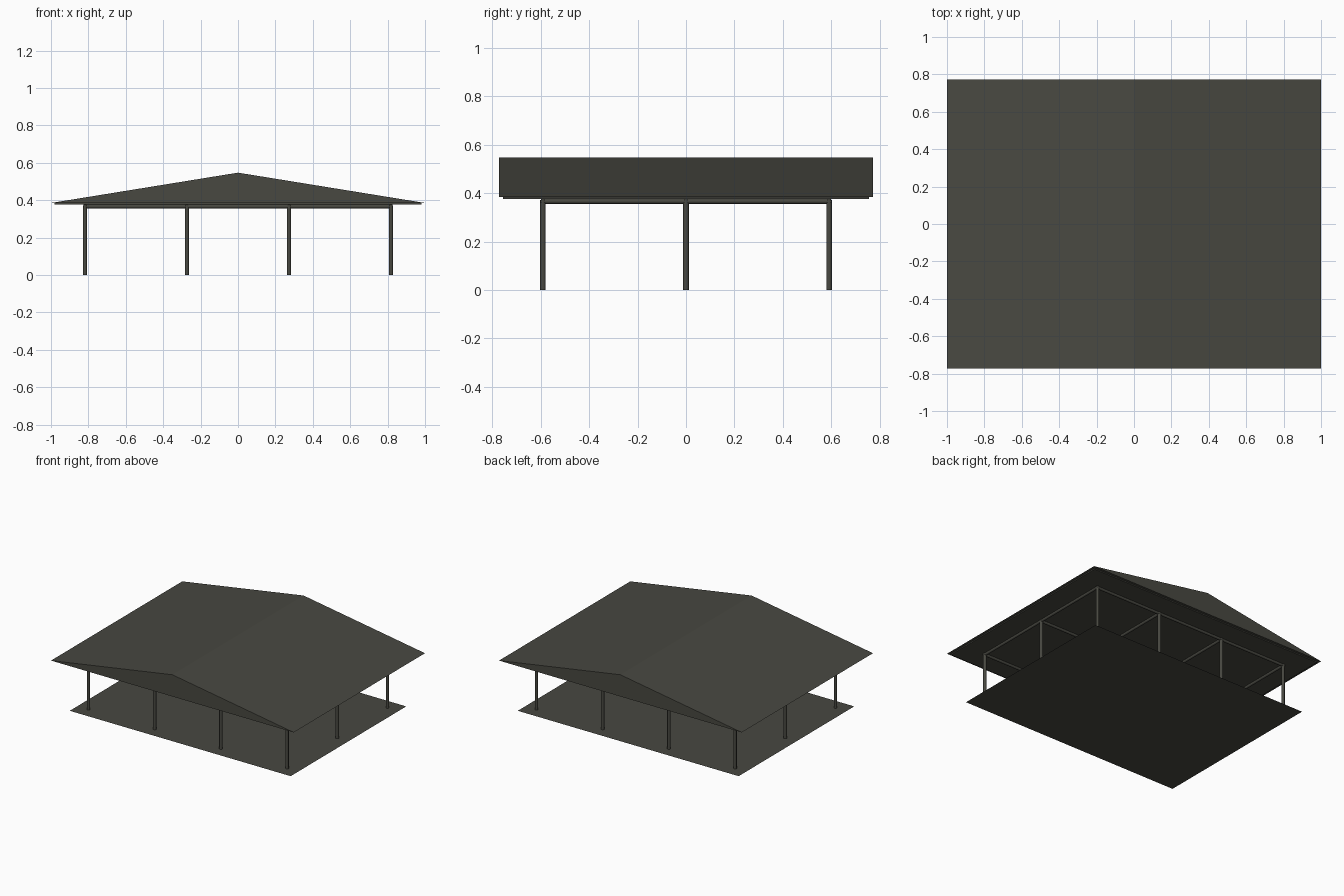
import bpy, bmesh, math
from mathutils import Vector

if "Cube" in bpy.data.objects:
    bpy.data.objects.remove(bpy.data.objects["Cube"])

mat = bpy.data.materials.new("dark olive grey")
mat.diffuse_color = (0.065, 0.065, 0.053, 1)
mat.use_nodes = True
mat.node_tree.nodes["Principled BSDF"].inputs["Base Color"].default_value = mat.diffuse_color


def make_object(name, bm):
    bmesh.ops.recalc_face_normals(bm, faces=bm.faces)
    mesh = bpy.data.meshes.new(name)
    bm.to_mesh(mesh)
    bm.free()
    mesh.materials.append(mat)
    ob = bpy.data.objects.new(name, mesh)
    bpy.context.collection.objects.link(ob)
    return ob


def pipe(name, a, b, radius):
    """Round bar from a to b."""
    a, b = Vector(a), Vector(b)
    d = b - a
    bm = bmesh.new()
    bmesh.ops.create_cone(bm, cap_ends=True, segments=12, radius1=radius,
                          radius2=radius, depth=d.length)
    bmesh.ops.rotate(bm, verts=bm.verts, matrix=d.to_track_quat('Z', 'Y').to_matrix())
    bmesh.ops.translate(bm, verts=bm.verts, vec=(a + b) / 2)
    for f in bm.faces:
        f.smooth = len(f.verts) == 4
    return make_object(name, bm)


def prism(name, profile, half_y):
    """Extrude an x-z profile along y."""
    bm = bmesh.new()
    face = bm.faces.new([bm.verts.new((x, -half_y, z)) for x, z in profile])
    ext = bmesh.ops.extrude_face_region(bm, geom=[face])
    verts = [g for g in ext["geom"] if isinstance(g, bmesh.types.BMVert)]
    bmesh.ops.translate(bm, verts=verts, vec=(0, 2 * half_y, 0))
    return make_object(name, bm)


# Gabled roof with closed ends, and the flat ceiling just below it
prism("gable_roof", [(-1, 0.385), (1, 0.385), (0, 0.547)], 0.772)
prism("ceiling_panel", [(-0.98, 0.376), (0.98, 0.376), (0.98, 0.384), (-0.98, 0.384)], 0.755)

# Paper-thin floor
bm = bmesh.new()
bm.faces.new([bm.verts.new((x, y, 0)) for x, y in
              ((-0.91, -0.68), (0.91, -0.68), (0.91, 0.68), (-0.91, 0.68))])
make_object("floor", bm)

# Grid of posts with beams along every grid line
xs = [-0.818, -0.273, 0.273, 0.818]
ys = [-0.591, 0, 0.591]
beam_z = 0.366
for i, x in enumerate(xs):
    for j, y in enumerate(ys):
        pipe(f"post_{i}_{j}", (x, y, 0), (x, y, 0.372), 0.0115)
for j, y in enumerate(ys):
    pipe(f"long_beam_{j}", (xs[0] - 0.008, y, beam_z), (xs[-1] + 0.008, y, beam_z), 0.010)
for i, x in enumerate(xs):
    pipe(f"cross_beam_{i}", (x, ys[0] - 0.008, beam_z), (x, ys[-1] + 0.008, beam_z), 0.010)
